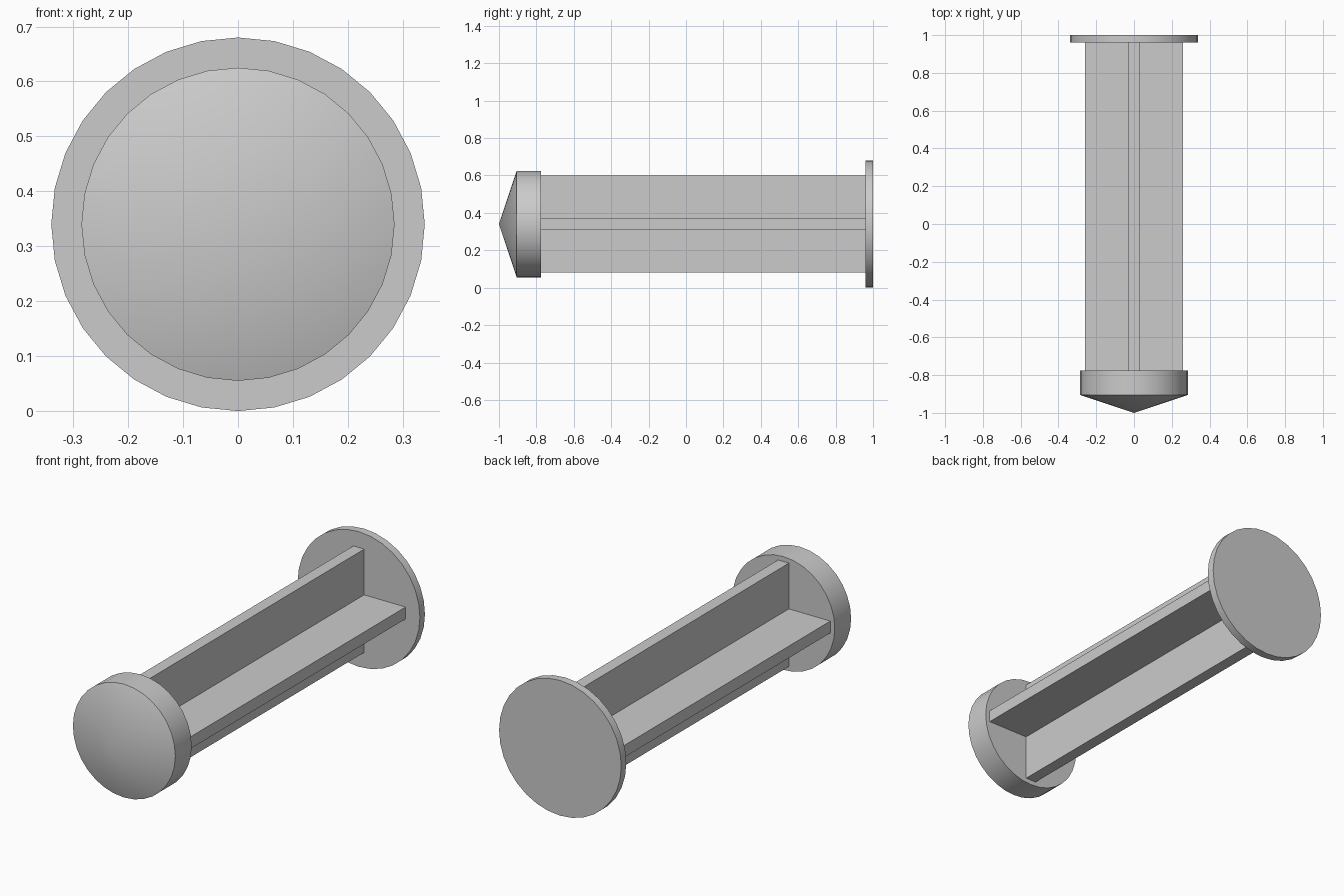
import bpy, bmesh
from math import radians, sin, cos, pi

if "Cube" in bpy.data.objects:
    bpy.data.objects.remove(bpy.data.objects["Cube"])

CZ = 0.34      # height of the long axis
SIDES = 32


def make_object(name, bm):
    bmesh.ops.recalc_face_normals(bm, faces=bm.faces)
    mesh = bpy.data.meshes.new(name)
    bm.to_mesh(mesh)
    bm.free()
    obj = bpy.data.objects.new(name, mesh)
    obj.location.z = CZ
    bpy.context.collection.objects.link(obj)
    return obj


def extrude_profile(bm, points, y0, y1):
    """Solid prism along y from a closed (x, z) outline; returns the y0 cap."""
    rings = [[bm.verts.new((x, y, z)) for x, z in points] for y in (y0, y1)]
    n = len(points)
    for i in range(n):
        j = (i + 1) % n
        bm.faces.new((rings[0][i], rings[0][j], rings[1][j], rings[1][i]))
    bm.faces.new(rings[1])
    return bm.faces.new(rings[0])


def disc(name, radius, y0, y1, tip=None):
    """Round disc along y, optionally with a cone rising from its front cap."""
    bm = bmesh.new()
    circle = [(radius * sin(2 * pi * i / SIDES), radius * cos(2 * pi * i / SIDES))
              for i in range(SIDES)]
    cap = extrude_profile(bm, circle, y0, y1)
    if tip is not None:
        centre = bmesh.ops.poke(bm, faces=[cap])["verts"][0]
        centre.co = (0, tip, 0)
    obj = make_object(name, bm)
    bpy.ops.object.select_all(action='DESELECT')
    obj.select_set(True)
    bpy.context.view_layer.objects.active = obj
    bpy.ops.object.shade_smooth_by_angle(angle=radians(30))
    return obj


# Conical stopper at the front and thumb plate at the back
disc("stopper_head", 0.285, -0.905, -0.775, tip=-1.0)
disc("thumb_plate", 0.34, 0.96, 1.0)

# Cross-shaped ribbed shaft: one arm outline turned four times
arm, t = 0.26, 0.03
cross, quarter = [], [(t, t), (arm, t), (arm, -t)]
for _ in range(4):
    cross += quarter
    quarter = [(z, -x) for x, z in quarter]
bm = bmesh.new()
extrude_profile(bm, cross, -0.775, 0.96)
make_object("ribbed_shaft", bm)
